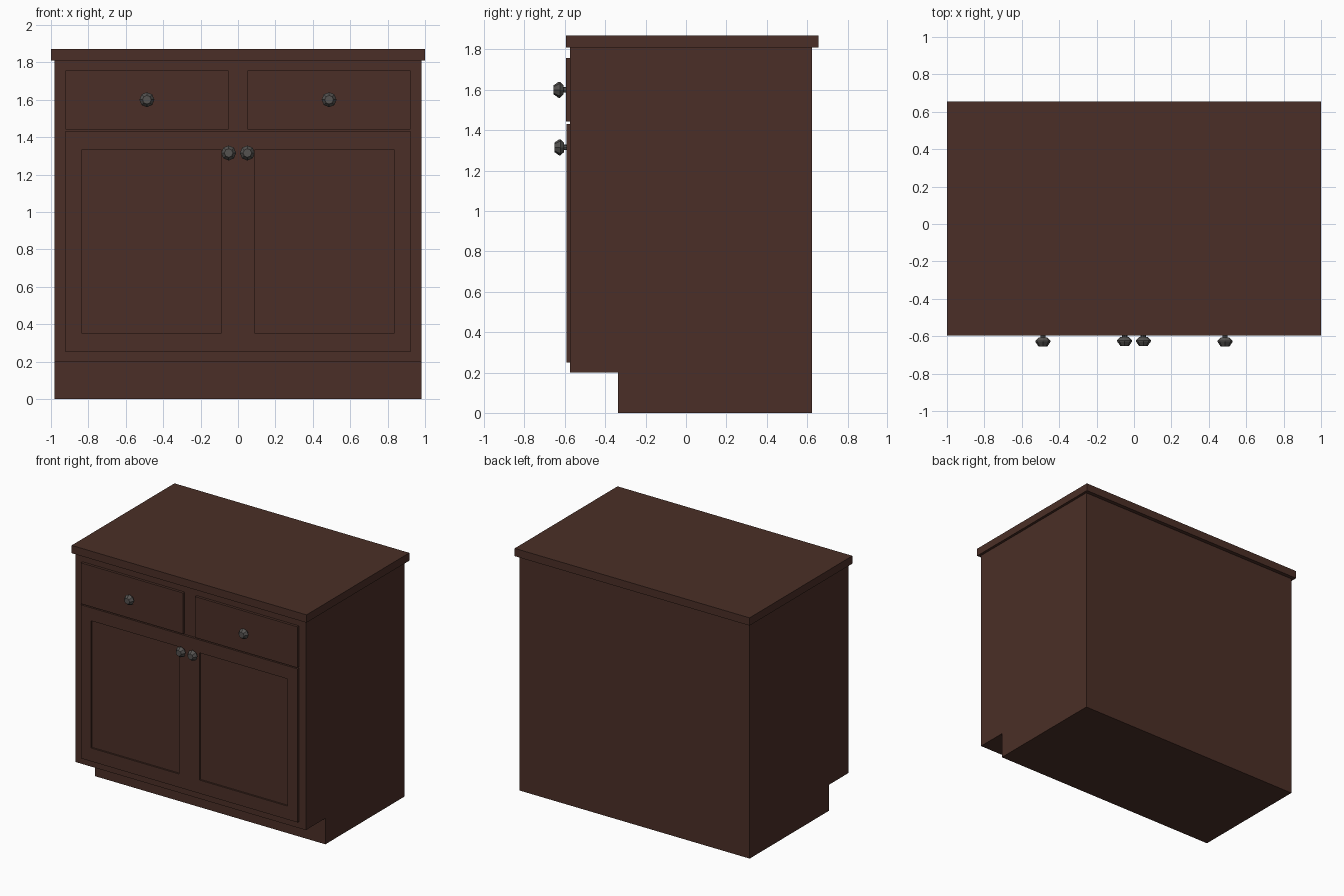
import bpy, bmesh, math
from mathutils import Matrix, Vector

if "Cube" in bpy.data.objects:
    bpy.data.objects.remove(bpy.data.objects["Cube"])


def material(name, color):
    m = bpy.data.materials.new(name)
    m.diffuse_color = (*color, 1)
    m.use_nodes = True
    m.node_tree.nodes["Principled BSDF"].inputs["Base Color"].default_value = m.diffuse_color
    return m


WOOD = material("dark_wood", (0.07, 0.028, 0.02))
METAL = material("dark_metal", (0.09, 0.085, 0.08))


def finish(name, bm, mat):
    bmesh.ops.recalc_face_normals(bm, faces=bm.faces[:])
    me = bpy.data.meshes.new(name)
    bm.to_mesh(me)
    bm.free()
    me.materials.append(mat)
    ob = bpy.data.objects.new(name, me)
    bpy.context.collection.objects.link(ob)
    return ob


def box_bm(x0, x1, y0, y1, z0, z1):
    bm = bmesh.new()
    size = Matrix.Diagonal((x1 - x0, y1 - y0, z1 - z0, 1))
    mid = Matrix.Translation(((x0 + x1) / 2, (y0 + y1) / 2, (z0 + z1) / 2))
    bmesh.ops.create_cube(bm, size=1, matrix=mid @ size)
    return bm


def door(name, side):
    x0, x1 = sorted((0, side * 0.922))
    bm = box_bm(x0, x1, -0.592, -0.575, 0.25, 1.432)
    front = min(bm.faces, key=lambda f: f.calc_center_median().y)
    bmesh.ops.inset_individual(bm, faces=[front], thickness=0.09)
    # fit the inset to the panel outline, then recess it
    px = sorted((side * 0.087, side * 0.838))
    c = front.calc_center_median()
    for v in front.verts:
        v.co.x = px[0] if v.co.x < c.x else px[1]
        v.co.z = 0.353 if v.co.z < c.z else 1.332
    new = bmesh.ops.extrude_discrete_faces(bm, faces=[front])["faces"]
    bmesh.ops.translate(bm, verts=new[0].verts[:], vec=(0, 0.013, 0))
    finish(name, bm, WOOD)


def knob(name, x, y, z):
    # (radius, distance out from the face), spun into 8 sides
    profile = [(0.014, 0), (0.014, 0.012), (0.023, 0.012),
               (0.04, 0.03), (0.04, 0.036), (0.023, 0.06)]
    bm = bmesh.new()
    rings = [[bm.verts.new((x + r * math.cos(i * math.pi / 4), y - d,
                            z + r * math.sin(i * math.pi / 4))) for i in range(8)]
             for r, d in profile]
    for a, b in zip(rings, rings[1:]):
        for i in range(8):
            j = (i + 1) % 8
            bm.faces.new((a[i], a[j], b[j], b[i]))
    bm.faces.new(rings[0])
    bm.faces.new(rings[-1])
    finish(name, bm, METAL)


# carcass with toe kick: side profile pushed across the width
bm = bmesh.new()
side = [(-0.337, 0), (0.625, 0), (0.625, 1.81), (-0.575, 1.81), (-0.575, 0.2), (-0.337, 0.2)]
face = bm.faces.new([bm.verts.new((-0.98, y, z)) for y, z in side])
ext = bmesh.ops.extrude_face_region(bm, geom=[face], use_keep_orig=True)["geom"]
bmesh.ops.translate(bm, vec=Vector((1.96, 0, 0)),
                    verts=[g for g in ext if isinstance(g, bmesh.types.BMVert)])
finish("cabinet_body", bm, WOOD)

# countertop
finish("countertop", box_bm(-1, 1, -0.595, 0.655, 1.81, 1.87), WOOD)

# drawer fronts, doors and knobs on each side
for label, s in (("left", -1), ("right", 1)):
    x0, x1 = sorted((s * 0.051, s * 0.922))
    finish(label + "_drawer_front", box_bm(x0, x1, -0.595, -0.575, 1.442, 1.757), WOOD)
    door(label + "_door", s)
    knob(label + "_drawer_knob", s * 0.487, -0.595, 1.6)
    knob(label + "_door_knob", s * 0.05, -0.592, 1.315)
